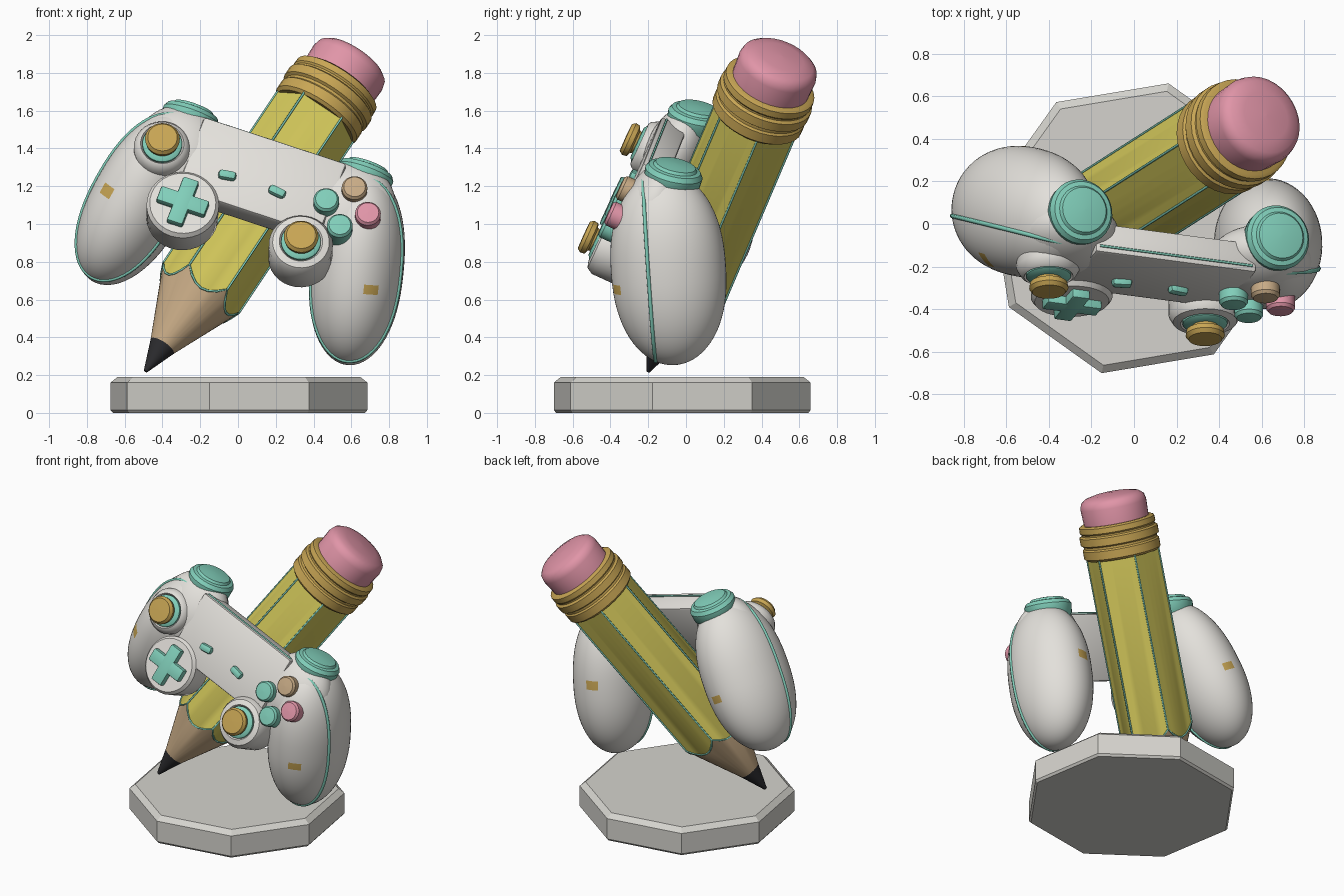
import bpy, bmesh, math
from mathutils import Matrix, Vector

if "Cube" in bpy.data.objects:
    bpy.data.objects.remove(bpy.data.objects["Cube"])

def material(name, rgb):
    m = bpy.data.materials.new(name)
    m.diffuse_color = (*rgb, 1)
    m.use_nodes = True
    m.node_tree.nodes["Principled BSDF"].inputs["Base Color"].default_value = m.diffuse_color
    return m

WHITE = material("shell white", (0.77, 0.75, 0.71))
STONE = material("base grey", (0.66, 0.65, 0.61))
TEAL = material("teal", (0.22, 0.62, 0.49))
YELLOW = material("pencil yellow", (0.69, 0.61, 0.11))
GOLD = material("gold", (0.58, 0.38, 0.09))
PINK = material("eraser pink", (0.75, 0.30, 0.39))
WOOD = material("wood tan", (0.58, 0.41, 0.24))
LEAD = material("lead black", (0.025, 0.025, 0.028))

def frame(x, y, z, o):
    return Matrix([(x[i], y[i], z[i], o[i]) for i in range(3)] + [(0, 0, 0, 1)])

def finish(name, bm, mats, M, angle):
    bmesh.ops.transform(bm, matrix=M, verts=bm.verts)
    bmesh.ops.recalc_face_normals(bm, faces=bm.faces)
    me = bpy.data.meshes.new(name)
    bm.to_mesh(me)
    bm.free()
    for m in mats:
        me.materials.append(m)
    if angle:
        me.shade_smooth()
        me.set_sharp_from_angle(angle=math.radians(angle))
    ob = bpy.data.objects.new(name, me)
    bpy.context.collection.objects.link(ob)
    return ob

def loft(name, rings, mats, M, angle=35, bands=None):
    """Skin a stack of rings; bands gives a material index for each band."""
    bm = bmesh.new()
    vs = [[bm.verts.new(p) for p in r] for r in rings]
    n = len(vs[0])
    for k in range(len(vs) - 1):
        for i in range(n):
            j = (i + 1) % n
            f = bm.faces.new((vs[k][i], vs[k][j], vs[k + 1][j], vs[k + 1][i]))
            f.material_index = bands[k] if bands else 0
    bm.faces.new(vs[0][::-1])
    bm.faces.new(vs[-1]).material_index = bands[-1] if bands else 0
    return finish(name, bm, mats, M, angle)

def lathe(name, profile, mat, M, n=32, angle=35, start=0.0):
    rings = [[(r * math.cos(start + 2 * math.pi * i / n),
               r * math.sin(start + 2 * math.pi * i / n), h) for i in range(n)]
             for r, h in profile]
    return loft(name, rings, mat if isinstance(mat, list) else [mat], M, angle)

def dome_profile(p=1.0, n=24):
    """Unit ball profile; p below 1 gives blunter ends."""
    out = []
    for i in range(n + 1):
        a = math.pi * (i / n - 0.5)
        s = math.sin(a)
        out.append((max(math.cos(a), 0.002), math.copysign(abs(s) ** p, s)))
    return out

def box(name, size, mat, M, bevel):
    bm = bmesh.new()
    bmesh.ops.create_cube(bm, size=1, matrix=Matrix.Diagonal((*size, 1)))
    bmesh.ops.bevel(bm, geom=bm.edges[:], offset=bevel, segments=2, affect='EDGES', profile=0.5)
    return finish(name, bm, [mat], M, 35)

def line(name, pts, mat, M, r=0.007, closed=False):
    cu = bpy.data.curves.new(name, 'CURVE')
    cu.dimensions = '3D'
    cu.bevel_depth, cu.bevel_resolution = r, 1
    sp = cu.splines.new('POLY')
    sp.points.add(len(pts) - 1)
    for q, p in zip(sp.points, pts):
        q.co = (*(M @ Vector(p)), 1)
    sp.use_cyclic_u = closed
    cu.materials.append(mat)
    ob = bpy.data.objects.new(name, cu)
    bpy.context.collection.objects.link(ob)

def at(u, v, w):
    return Matrix.Translation((u, v, w))

# --- octagonal base
lathe("base", [(0.685, 0), (0.698, 0.015), (0.698, 0.16), (0.66, 0.19)], STONE,
      at(0.005, -0.02, 0), n=8, angle=0, start=math.radians(77))

# --- pencil, built along its own axis from the tip
TIP = Vector((-0.49, -0.20, 0.22))
d = (Vector((0.63, 0.515, 1.90)) - TIP).normalized()
f = Vector((0, -1, 0))
f = (f - d * f.dot(d)).normalized()
P = frame(f, d.cross(f), d, TIP)
SEG, R, SLOPE = 6, 0.24, 0.425
N = 6 * SEG

def hexagon(i):
    """Point of the hexagonal outline and its radius."""
    k, t = divmod(i, SEG)
    a, b = (math.radians(60 * (k + e) - 30) for e in (0, 1))
    p = Vector((math.cos(a), math.sin(a))).lerp(Vector((math.cos(b), math.sin(b))), t / SEG) * R
    return p, p.length

outline = [hexagon(i) for i in range(N)]
cone = lambda t: [(*(p / r * max(t * SLOPE, 0.01)), t) for p, r in outline]
scallop = [(p.x, p.y, r / SLOPE) for p, r in outline]
top = [(p.x, p.y, 1.78) for p, r in outline]
loft("pencil", [cone(0), cone(0.17), scallop, top], [LEAD, WOOD, YELLOW], P, 25, [0, 1, 2])
line("pencil_paint_edge", scallop, TEAL, P, 0.006, True)
for k in range(6):
    line("pencil_corner_line", [scallop[k * SEG], top[k * SEG]], TEAL, P, 0.006)
lathe("ferrule", [(0.235, 1.715), (0.252, 1.73), (0.252, 1.785), (0.242, 1.795), (0.242, 1.81),
                  (0.258, 1.82), (0.258, 1.87), (0.242, 1.88), (0.242, 1.89), (0.25, 1.90),
                  (0.248, 1.935), (0.23, 1.945)], GOLD, P)
lathe("eraser", [(0.212, 1.92), (0.217, 2.05), (0.208, 2.085), (0.18, 2.108), (0.12, 2.122),
                 (0.002, 2.128)], PINK, P, angle=50)

# --- controller, in a tilted frame: u right, v up, w out of the face
u = Vector((0.942, -0.124, -0.31)).normalized()
w = Vector((0.03, -0.91, 0.41))
w = (w - u * w.dot(u)).normalized()
C = frame(u, w.cross(u), w, (0.11, -0.282, 1.219))

box("centre_plate", (0.80, 0.44, 0.15), WHITE, C @ at(0, 0.045, -0.075), 0.015)
line("plate_top_seam", [(-0.38, 0.267, -0.03), (0.38, 0.267, -0.03)], TEAL, C, 0.006)

PATCHES = [Vector(p) for p in ((0.69, -0.35, 0.67), (-0.72, -0.2, 1.16),
                               (0.58, 0.25, 0.80), (-0.50, 0.32, 1.08))]
ball = dome_profile()
for s, side in ((-1, "left"), (1, "right")):
    # grip: blunt ball leaning back from the face
    axis = Vector((-0.207 * s, 0.859, 0.477)).normalized()
    fwd = Vector((0, 0, 1))
    fwd = (fwd - axis * fwd.dot(axis)).normalized()
    centre = Vector((0.600 * s, -0.11, -0.335)) - axis * 0.035
    G = C @ frame(axis.cross(fwd), fwd, axis, centre) @ Matrix.Diagonal((0.248, 0.305, 0.515, 1))
    grip = lathe(side + "_grip", dome_profile(0.87, 36), [WHITE, GOLD], G, 56, 60)
    # chipped paint spots: the faces closest to each patch centre
    for c in PATCHES:
        if c.x * s > 0:
            near = min(grip.data.polygons, key=lambda q: (q.center - c).length).center.copy()
            for q in grip.data.polygons:
                if (q.center - near).length < 0.032:
                    q.material_index = 1
    # seam round the grip, one third back from the front
    ring = []
    for i in range(64):
        a = 2 * math.pi * i / 64
        z = 0.94 * math.sin(a)
        ring.append((0.945 * math.cos(a), 0.33, math.copysign(abs(z) ** 0.87, z)))
    line(side + "_grip_seam", ring, TEAL, G, 0.011, True)
    # shoulder mass joining grip and plate
    lathe(side + "_shoulder_body", ball, WHITE,
          C @ at(0.48 * s, 0.085, -0.14) @ Matrix.Diagonal((0.245, 0.265, 0.155, 1)), 40, 60)
    # domed shoulder button facing up, chipped along its rear rim
    button = lathe(side + "_shoulder_button",
                   [(0.11, -0.12), (0.15, -0.07), (0.155, -0.01), (0.14, 0.015), (0.118, 0.02),
                    (0.108, 0.035), (0.06, 0.043), (0.002, 0.045)], [TEAL, GOLD],
                   C @ at(0.49 * s, 0.33, -0.165) @ Matrix.Rotation(-math.pi / 2 + 0.2, 4, 'X'))
    for q in button.data.polygons:
        if q.normal.dot(w) < -0.5 and abs(q.normal.dot(u)) < 0.4 and q.normal.z > 0.5:
            q.material_index = 1
    # small menu button
    box(side + "_menu_button", (0.095, 0.05, 0.05), TEAL,
        C @ at(0.14 * s - 0.03, -0.02, 0.005) @ Matrix.Rotation(-0.15 * s, 4, 'Z'), 0.018)

# --- sticks on round housings
for name, x, y, r, depth in (("left_stick", -0.55, 0.02, 0.15, 0.14),
                             ("right_stick", 0.33, -0.265, 0.17, 0.20)):
    M = C @ at(x, y, 0)
    lathe(name + "_housing", [(r * 0.9, -depth), (r, -depth + 0.03), (r, 0.0), (r - 0.02, 0.035),
                              (0.115, 0.045), (0.105, 0.03)], WHITE, M)
    lathe(name + "_collar", [(0.105, 0.02), (0.105, 0.045), (0.085, 0.058), (0.05, 0.06)], TEAL, M)
    lathe(name + "_cap", [(0.06, 0.05), (0.065, 0.07), (0.088, 0.08), (0.092, 0.105),
                          (0.078, 0.124), (0.002, 0.126)], GOLD, M)

# --- direction pad
D = C @ at(-0.335, -0.26, 0)
lathe("pad_housing", [(0.165, -0.20), (0.19, -0.16), (0.192, 0.0), (0.175, 0.022), (0.002, 0.022)],
      WHITE, D)
box("pad_bar_across", (0.27, 0.088, 0.07), TEAL, D @ at(0, 0, 0.028), 0.01)
box("pad_bar_upright", (0.088, 0.27, 0.07), TEAL, D @ at(0, 0, 0.0282), 0.01)

# --- four face buttons
for k, (name, mat) in enumerate((("right", PINK), ("upper", WOOD), ("left", TEAL), ("lower", TEAL))):
    a = k * math.pi / 2
    lathe(name + "_face_button", [(0.068, -0.10), (0.068, 0.045), (0.057, 0.06), (0.002, 0.064)], mat,
          C @ at(0.493 + 0.117 * math.cos(a), 0.007 + 0.117 * math.sin(a), 0))
